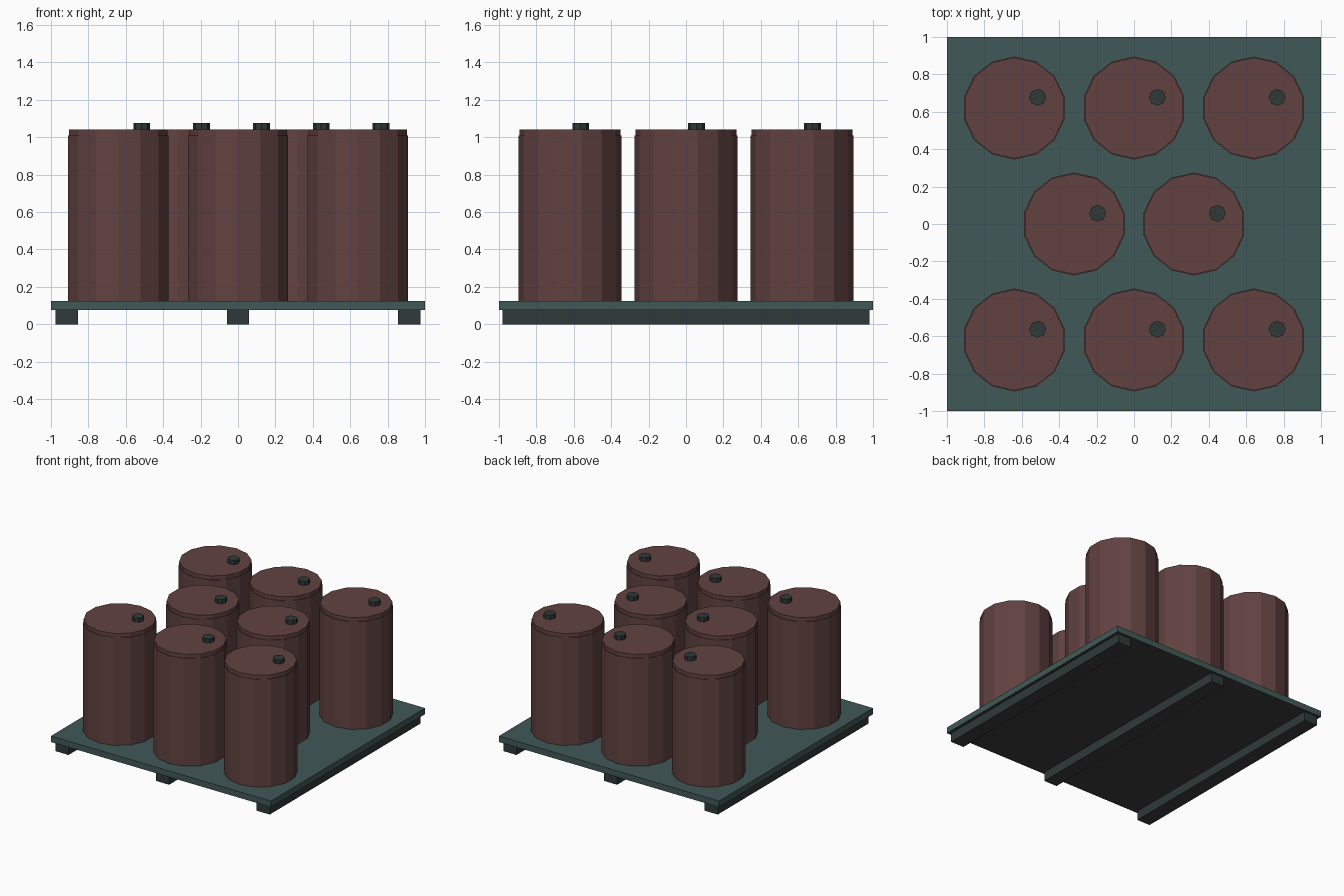
import bpy, bmesh
from mathutils import Matrix, Vector

if "Cube" in bpy.data.objects:
    bpy.data.objects.remove(bpy.data.objects["Cube"])


def material(name, rgb):
    """Flat colour given in sRGB 0-255, stored as linear."""
    m = bpy.data.materials.new(name)
    lin = [((c / 255 + 0.055) / 1.055) ** 2.4 for c in rgb]
    m.diffuse_color = (*lin, 1)
    m.use_nodes = True
    m.node_tree.nodes["Principled BSDF"].inputs["Base Color"].default_value = m.diffuse_color
    return m


BROWN = material("barrel brown", (97, 66, 65))
TEAL = material("deck teal", (64, 89, 87))
DARK = material("dark slate", (48, 57, 57))
GREY = material("underside grey", (62, 62, 62))


def finish(bm, name, mats):
    mesh = bpy.data.meshes.new(name)
    for m in mats:
        mesh.materials.append(m)
    bm.normal_update()
    if len(mats) > 1:  # second colour on faces pointing down
        for f in bm.faces:
            if f.normal.z < -0.9:
                f.material_index = 1
    bm.to_mesh(mesh)
    bm.free()
    ob = bpy.data.objects.new(name, mesh)
    bpy.context.collection.objects.link(ob)
    return ob


def box(name, lo, hi, mats):
    lo, hi = Vector(lo), Vector(hi)
    bm = bmesh.new()
    bmesh.ops.create_cube(bm, size=1, matrix=Matrix.Translation((lo + hi) / 2)
                          @ Matrix.Diagonal((*(hi - lo), 1)))
    return finish(bm, name, mats)


def cylinder(name, x, y, z0, z1, r, sides, mat):
    bm = bmesh.new()
    bmesh.ops.create_cone(bm, cap_ends=True, segments=sides, radius1=r, radius2=r,
                          depth=z1 - z0,
                          matrix=Matrix.Translation((x, y, (z0 + z1) / 2)))
    return finish(bm, name, [mat])


# Pallet: deck and three runners
box("pallet_deck", (-1, -1, 0.075), (1, 1, 0.125), [TEAL, GREY])
for i, x in enumerate((-0.915, 0, 0.915)):
    box(f"pallet_runner_{i + 1}", (x - 0.06, -0.98, 0), (x + 0.06, 0.98, 0.075), [DARK, GREY])

# Barrels in staggered rows of 3, 2, 3
rows = {-0.62: (-0.64, 0, 0.64), 0: (-0.32, 0.32), 0.62: (-0.64, 0, 0.64)}
n = 0
for y, xs in rows.items():
    for x in xs:
        n += 1
        cylinder(f"barrel_{n}", x, y, 0.125, 1.01, 0.275, 14, BROWN)
        cylinder(f"barrel_lid_{n}", x, y, 1.01, 1.042, 0.27, 14, BROWN)
        # filler cap
        cylinder(f"barrel_cap_{n}", x + 0.125, y + 0.057, 1.042, 1.076, 0.045, 8, DARK)
